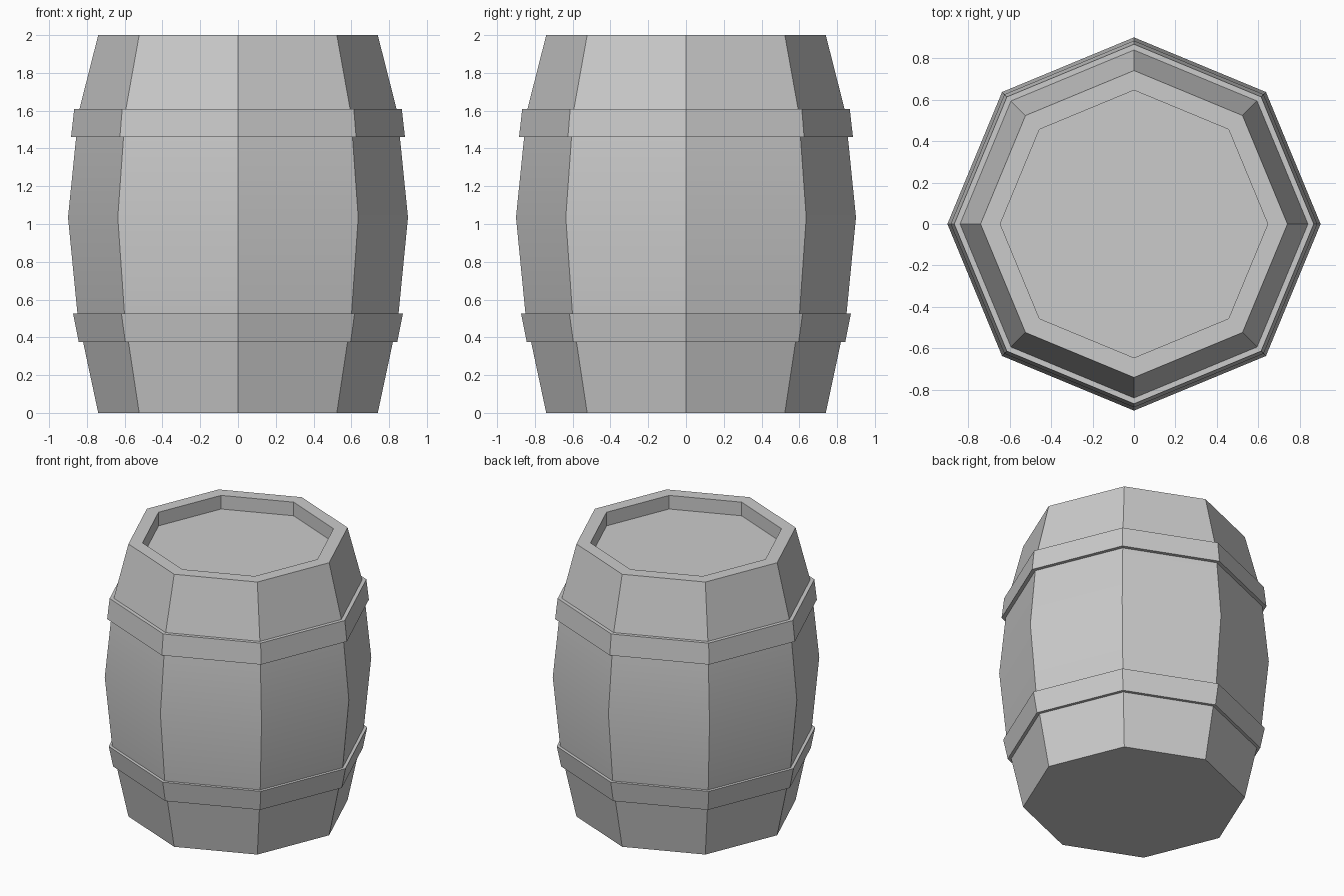
import bpy, bmesh
from math import cos, sin, tau, radians

if "Cube" in bpy.data.objects:
    bpy.data.objects.remove(bpy.data.objects["Cube"])

SIDES = 8


def lathe(name, profile):
    """Revolve a (radius, z) profile into a capped eight-sided solid."""
    bm = bmesh.new()
    rings = [[bm.verts.new((r * cos(tau * i / SIDES), r * sin(tau * i / SIDES), z))
              for i in range(SIDES)] for r, z in profile]
    for a, b in zip(rings, rings[1:]):
        for i in range(SIDES):
            j = (i + 1) % SIDES
            bm.faces.new((a[i], a[j], b[j], b[i]))
    bm.faces.new(rings[0][::-1])
    bm.faces.new(rings[-1])
    bmesh.ops.recalc_face_normals(bm, faces=bm.faces)
    mesh = bpy.data.meshes.new(name)
    bm.to_mesh(mesh)
    bm.free()
    obj = bpy.data.objects.new(name, mesh)
    bpy.context.collection.objects.link(obj)
    # facet corners stay sharp, the gentle bulge is smooth
    bpy.ops.object.select_all(action='DESELECT')
    obj.select_set(True)
    bpy.context.view_layer.objects.active = obj
    bpy.ops.object.shade_smooth_by_angle(angle=radians(30))
    return obj


base = [(0.74, 0.0), (0.82, 0.375)]
lower_hoop = [(0.843, 0.375), (0.873, 0.525)]
belly = [(0.85, 0.525), (0.90, 1.035), (0.857, 1.46)]
upper_hoop = [(0.884, 1.46), (0.867, 1.61)]
shoulder = [(0.839, 1.61), (0.74, 2.0)]
recessed_lid = [(0.645, 2.0), (0.645, 1.90)]

# Barrel: staves, raised hoops and sunken lid in one watertight skin
lathe("barrel", base + lower_hoop + belly + upper_hoop + shoulder + recessed_lid)
